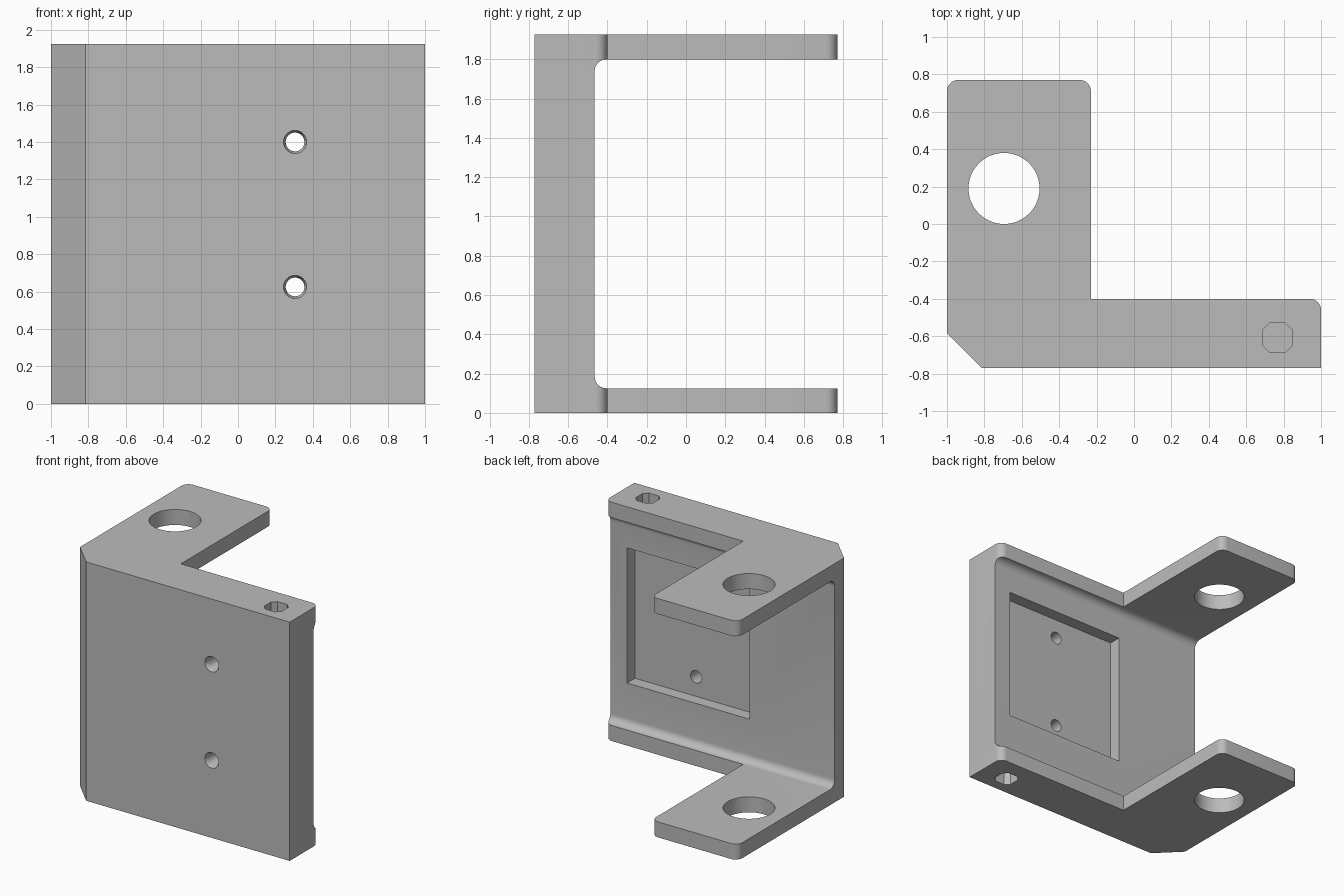
import bpy
import bmesh
from math import cos, sin, pi, radians
from mathutils import Matrix, Vector

old = bpy.data.objects.get("Cube")
if old:
    bpy.data.objects.remove(old, do_unlink=True)

HEIGHT = 1.925
FLANGE = 0.125
WALL_BACK = -0.465
ROUND = 0.06

grey = bpy.data.materials.new("light_grey")
grey.use_nodes = True
grey.diffuse_color = (0.5, 0.5, 0.5, 1)
grey.node_tree.nodes["Principled BSDF"].inputs["Base Color"].default_value = (0.5, 0.5, 0.5, 1)


def rounded(corners, steps=8):
    """Outline from (u, v, radius) corners, each radius becoming an arc."""
    out = []
    for i, (u, v, r) in enumerate(corners):
        p = Vector((u, v))
        if not r:
            out.append(p)
            continue
        a = (Vector(corners[i - 1][:2]) - p).normalized()
        b = (Vector(corners[(i + 1) % len(corners)][:2]) - p).normalized()
        for k in range(steps + 1):
            t = pi / 2 * k / steps
            out.append(p + r * (a * (1 - sin(t)) + b * (1 - cos(t))))
    return out


def prism(name, outline, place, lo, hi):
    """Extrude an outline; place maps (u, v, w) to a 3D point."""
    bm = bmesh.new()
    rings = [[bm.verts.new(place(p.x, p.y, w)) for p in outline] for w in (lo, hi)]
    for ring in rings:
        bm.faces.new(ring)
    for i in range(len(outline)):
        bm.faces.new((rings[0][i - 1], rings[0][i], rings[1][i], rings[1][i - 1]))
    return finish(name, bm)


def cone(name, r1, r2, depth, matrix):
    bm = bmesh.new()
    bmesh.ops.create_cone(bm, cap_ends=True, segments=48, radius1=r1, radius2=r2,
                          depth=depth, matrix=matrix)
    return finish(name, bm)


def finish(name, bm):
    bmesh.ops.recalc_face_normals(bm, faces=bm.faces)
    mesh = bpy.data.meshes.new(name)
    bm.to_mesh(mesh)
    bm.free()
    mesh.materials.append(grey)
    obj = bpy.data.objects.new(name, mesh)
    bpy.context.collection.objects.link(obj)
    return obj


def combine(target, tool, operation="DIFFERENCE"):
    bpy.context.view_layer.objects.active = target
    mod = target.modifiers.new(tool.name, "BOOLEAN")
    mod.operation = operation
    mod.solver = "EXACT"
    mod.object = tool
    bpy.ops.object.modifier_apply(modifier=mod.name)
    bpy.data.objects.remove(tool, do_unlink=True)


def along_z(u, v, w):
    return (u, v, w)


def along_x(u, v, w):
    return (w, u, v)


# L-shaped footprint with chamfered front corner
footprint = rounded([(-0.815, -0.77, 0), (1, -0.77, 0), (1, -0.4, ROUND),
                     (-0.23, -0.4, 0), (-0.23, 0.77, ROUND), (-1, 0.77, ROUND),
                     (-1, -0.585, 0)])
bracket = prism("mounting_bracket", footprint, along_z, 0, HEIGHT)

# Space between the two flanges, filleted against the wall
gap = rounded([(WALL_BACK, FLANGE, ROUND), (1, FLANGE, 0),
               (1, HEIGHT - FLANGE, 0), (WALL_BACK, HEIGHT - FLANGE, ROUND)])
combine(bracket, prism("flange_gap", gap, along_x, -1.2, 1.2))

# Square recess in the back of the wall
recess = rounded([(-0.565, 0.468, 0), (-0.3, 0.468, 0), (-0.3, 1.557, 0), (-0.565, 1.557, 0)])
combine(bracket, prism("square_recess", recess, along_x, -0.24, 0.85))

# Large round hole through both flanges
combine(bracket, cone("flange_hole", 0.19, 0.19, 3, Matrix.Translation((-0.695, 0.19, 1))))

# Screw holes through the wall, countersunk at the front
turn = Matrix.Rotation(radians(-90), 4, "X")
for z in (0.625, 1.4):
    combine(bracket, cone("screw_hole", 0.05, 0.05, 0.6,
                          Matrix.Translation((0.305, -0.7, z)) @ turn))
    combine(bracket, cone("countersink", 0.064, 0.048, 0.04,
                          Matrix.Translation((0.305, -0.755, z)) @ turn))

# Blind octagonal sockets in the top and bottom ends
half, cut = 0.078, 0.035
socket = []
for k in range(4):
    spin = Matrix.Rotation(k * pi / 2, 2)
    for p in ((half, cut - half), (half, half - cut)):
        socket.append(spin @ Vector(p) + Vector((0.767, -0.608)))
for lo, hi in ((-0.1, 0.2), (HEIGHT - 0.2, HEIGHT + 0.1)):
    combine(bracket, prism("end_socket", socket, along_z, lo, hi))

bpy.ops.object.select_all(action="DESELECT")
bracket.select_set(True)
bpy.context.view_layer.objects.active = bracket
bpy.ops.object.shade_smooth_by_angle(angle=radians(30))
